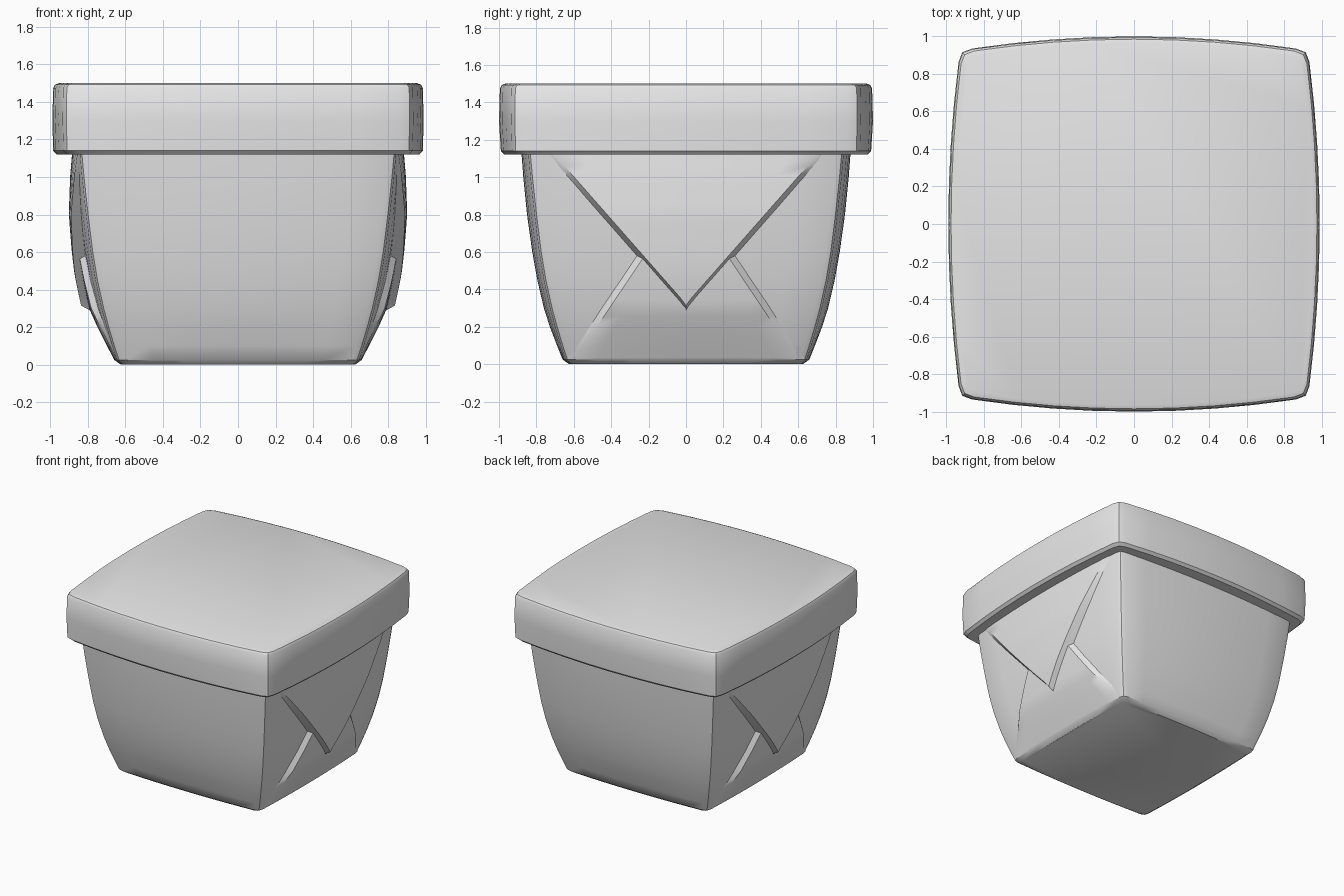
import bpy, bmesh, math

if "Cube" in bpy.data.objects:
    bpy.data.objects.remove(bpy.data.objects["Cube"])

mat = bpy.data.materials.new("plain grey")
mat.diffuse_color = (0.8, 0.8, 0.8, 1)
mat.use_nodes = True
mat.node_tree.nodes["Principled BSDF"].inputs["Base Color"].default_value = mat.diffuse_color


def make_object(name, bm, angle):
    me = bpy.data.meshes.new(name)
    bm.to_mesh(me)
    bm.free()
    ob = bpy.data.objects.new(name, me)
    bpy.context.collection.objects.link(ob)
    me.materials.append(mat)
    bpy.ops.object.select_all(action='DESELECT')
    ob.select_set(True)
    bpy.context.view_layer.objects.active = ob
    bpy.ops.object.shade_smooth_by_angle(angle=math.radians(angle))
    return ob


def outline(mx, my, c, r, n=8):
    """Bulging square: mx, my = middle of sides, c = side ends, r = corner size."""
    pts = []
    for k in range(4):
        m = mx if k % 2 == 0 else my
        a = k * math.pi / 2
        ca, sa = round(math.cos(a)), round(math.sin(a))
        side = []
        for i in range(n + 1):
            t = -1 + 2 * i / n
            side.append((m + (c - m) * t * t, t * (c - r)))
        side.append((c - 0.28 * r, c - 0.28 * r))
        pts += [(x * ca - y * sa, x * sa + y * ca) for x, y in side]
    return pts


def loft(name, rings, angle):
    """Closed solid from (z, mx, my, c, r) rings."""
    bm = bmesh.new()
    loops = [[bm.verts.new((x, y, z)) for x, y in outline(mx, my, c, r)]
             for z, mx, my, c, r in rings]
    for a, b in zip(loops, loops[1:]):
        for i in range(len(a)):
            j = (i + 1) % len(a)
            bm.faces.new((a[i], a[j], b[j], b[i]))
    bm.faces.new(loops[0][::-1])
    bm.faces.new(loops[-1])
    bmesh.ops.recalc_face_normals(bm, faces=bm.faces[:])
    return make_object(name, bm, angle)


def lerp(x, pts):
    for (x0, y0), (x1, y1) in zip(pts, pts[1:]):
        if x <= x1:
            return y0 + (y1 - y0) * max(0, x - x0) / (x1 - x0)
    return pts[-1][1]


# Body wall profile: middle of a wall, and its corner, at each height
MID = [(0.025, 0.66), (0.1, 0.69), (0.2, 0.728), (0.3, 0.76), (0.45, 0.795),
       (0.6, 0.822), (0.8, 0.85), (1.0, 0.87), (1.2, 0.885)]
CORNER = [(0.025, 0.645), (0.1, 0.67), (0.2, 0.7), (0.3, 0.727), (0.45, 0.76),
          (0.6, 0.785), (0.8, 0.81), (1.0, 0.832), (1.2, 0.85)]
R = 0.04

rings = [(0.0, 0.625, 0.625, 0.61, R)]
rings += [(z, m, m, c, R) for (z, m), (_, c) in zip(MID, CORNER)]
loft("box_body", rings, 35)

# Lid slab with softened rims
loft("lid", [(1.12, 0.965, 0.97, 0.91, 0.07), (1.14, 0.985, 0.99, 0.93, 0.07),
             (1.3, 0.99, 1.0, 0.935, 0.07), (1.475, 0.985, 0.995, 0.932, 0.07),
             (1.493, 0.975, 0.985, 0.922, 0.07), (1.5, 0.955, 0.965, 0.903, 0.07)], 35)


def wall_x(y, z):
    m, c = lerp(z, MID), lerp(z, CORNER)
    return m + (c - m) * (y / (c - R)) ** 2


def folded_panel(name, sign, zs, width, lift, rim, n=10):
    """Raised sheet following the side wall, with sloped side edges."""
    bm = bmesh.new()
    rows = []
    for z in zs:
        w = width(z)
        inner = max(0.0, w - rim)
        h = lift(z)
        cols = [(-w, -0.004)]
        cols += [(inner * (-1 + 2 * i / n), h) for i in range(n + 1)]
        cols += [(w, -0.004)]
        rows.append([bm.verts.new((sign * (wall_x(y, z) + d), sign * y, z))
                     for y, d in cols])
    for a, b in zip(rows, rows[1:]):
        for j in range(len(a) - 1):
            bm.faces.new((a[j], a[j + 1], b[j + 1], b[j]))
    bmesh.ops.remove_doubles(bm, verts=bm.verts[:], dist=1e-5)
    make_object(name, bm, 35)


def steps(a, b, n):
    return [a + (b - a) * i / n for i in range(n + 1)]


for side, s in (("right", 1), ("left", -1)):
    # Lower fold: narrows upward, lies under the pointed flap
    folded_panel(side + "_lower_fold", s, steps(0.03, 0.66, 14),
                 lambda z: 0.635 - 0.67 * (z - 0.03),
                 lambda z: lerp(z, [(0.03, 0.0), (0.15, 0.015), (0.3, 0.034), (0.66, 0.03)]),
                 0.045)
    # Upper flap: large triangle pointing down
    folded_panel(side + "_pointed_flap", s, [0.28, 0.315] + steps(0.36, 1.16, 16),
                 lambda z: (z - 0.28) * 0.88,
                 lambda z: lerp(z, [(0.28, 0.02), (0.315, 0.073), (0.5, 0.07), (0.8, 0.052),
                                    (1.0, 0.025), (1.12, 0.006), (1.16, 0.0)]),
                 0.036)
